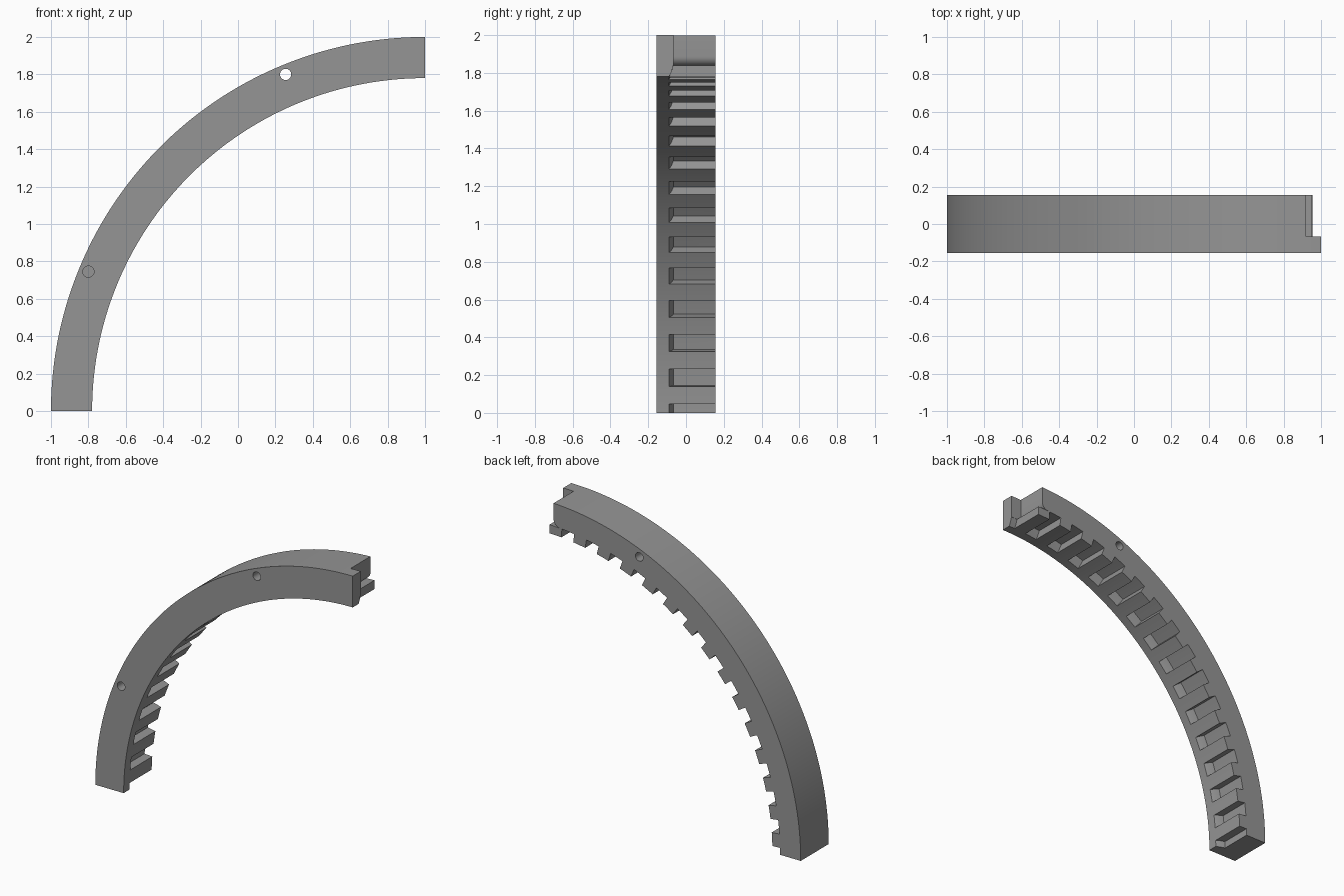
import bpy, bmesh, math

if "Cube" in bpy.data.objects:
    bpy.data.objects.remove(bpy.data.objects["Cube"])

R_OUT, R_IN, R_FLOOR = 2.0, 1.78, 1.84
Y_FRONT, Y_BACK = -0.155, 0.155
STEP = 0.75  # degrees per arc segment


def polar(r, deg):
    """Point on the arc, whose centre is at x = 1, z = 0."""
    a = math.radians(deg)
    return 1 - r * math.cos(a), r * math.sin(a)


def sweep(bm, section, a0, a1):
    """Sweep a closed (radius, y) section through an arc."""
    n = max(1, round((a1 - a0) / STEP))
    rings = []
    for i in range(n + 1):
        ring = []
        for r, y in section:
            x, z = polar(r, a0 + (a1 - a0) * i / n)
            ring.append(bm.verts.new((x, y, z)))
        rings.append(ring)
    m = len(section)
    for p, q in zip(rings, rings[1:]):
        for j in range(m):
            k = (j + 1) % m
            bm.faces.new((p[j], p[k], q[k], q[j]))
    bm.faces.new(rings[0])
    bm.faces.new(rings[-1][::-1])


def prism(bm, outline, y0, y1):
    """Extrude an (x, z) outline along y."""
    a = [bm.verts.new((x, y0, z)) for x, z in outline]
    b = [bm.verts.new((x, y1, z)) for x, z in outline]
    for i in range(len(a)):
        j = (i + 1) % len(a)
        bm.faces.new((a[i], a[j], b[j], b[i]))
    bm.faces.new(a)
    bm.faces.new(b[::-1])


def make_object(name, bm):
    bmesh.ops.recalc_face_normals(bm, faces=bm.faces)
    mesh = bpy.data.meshes.new(name)
    bm.to_mesh(mesh)
    bm.free()
    ob = bpy.data.objects.new(name, mesh)
    bpy.context.collection.objects.link(ob)
    return ob


# quarter ring blank
bm = bmesh.new()
sweep(bm, [(R_OUT, Y_FRONT), (R_IN, Y_FRONT), (R_IN, Y_BACK), (R_OUT, Y_BACK)], 0, 90)
ring = make_object("toothed_quarter_ring", bm)
grey = bpy.data.materials.new("grey")
grey.diffuse_color = (0.3, 0.3, 0.3, 1)
grey.use_nodes = True
grey.node_tree.nodes["Principled BSDF"].inputs["Base Color"].default_value = grey.diffuse_color
ring.data.materials.append(grey)

# grooves between the teeth, sloping where they meet the front lip
bm = bmesh.new()
groove = [(1.7, -0.09), (R_IN, -0.09), (1.805, -0.077), (R_FLOOR, -0.067),
          (R_FLOOR, 0.3), (1.7, 0.3)]
for i in range(16):
    sweep(bm, groove, i * 6 - 1.5, i * 6 + 1.5)
grooves = make_object("groove_cutter", bm)

# end notch: rounded lower corner on the rim, last tooth left overhanging
bm = bmesh.new()
end_x, fillet = 0.92, 0.05
outline = [(1.1, 2.1), (end_x, 2.1)]
for i in range(9):
    a = math.radians(90 * i / 8)
    outline.append((end_x - fillet + fillet * math.cos(a),
                    R_FLOOR + fillet - 0.004 - fillet * math.sin(a)))
outline += [polar(R_FLOOR, d) for d in (86.5, 87.25, 88, 88.5)]
outline += [polar(R_FLOOR - 0.005, 89), (1.1, R_FLOOR - 0.005)]
prism(bm, outline, -0.066, 0.3)
notch = make_object("notch_cutter", bm)

# two pin holes
bm = bmesh.new()
for deg in (22.5, 67.5):
    cx, cz = polar(1.948, deg)
    prism(bm, [(cx + 0.03 * math.cos(t * math.pi / 16), cz + 0.03 * math.sin(t * math.pi / 16))
               for t in range(32)], -0.4, 0.4)
holes = make_object("hole_cutter", bm)

bpy.context.view_layer.objects.active = ring
ring.select_set(True)
for cutter in (grooves, notch, holes):
    cutter.hide_render = True
    mod = ring.modifiers.new(cutter.name, "BOOLEAN")
    mod.operation, mod.solver, mod.object = "DIFFERENCE", "EXACT", cutter
    bpy.ops.object.modifier_apply(modifier=mod.name)
    bpy.data.objects.remove(cutter)

bpy.ops.object.shade_smooth_by_angle(angle=math.radians(20))
